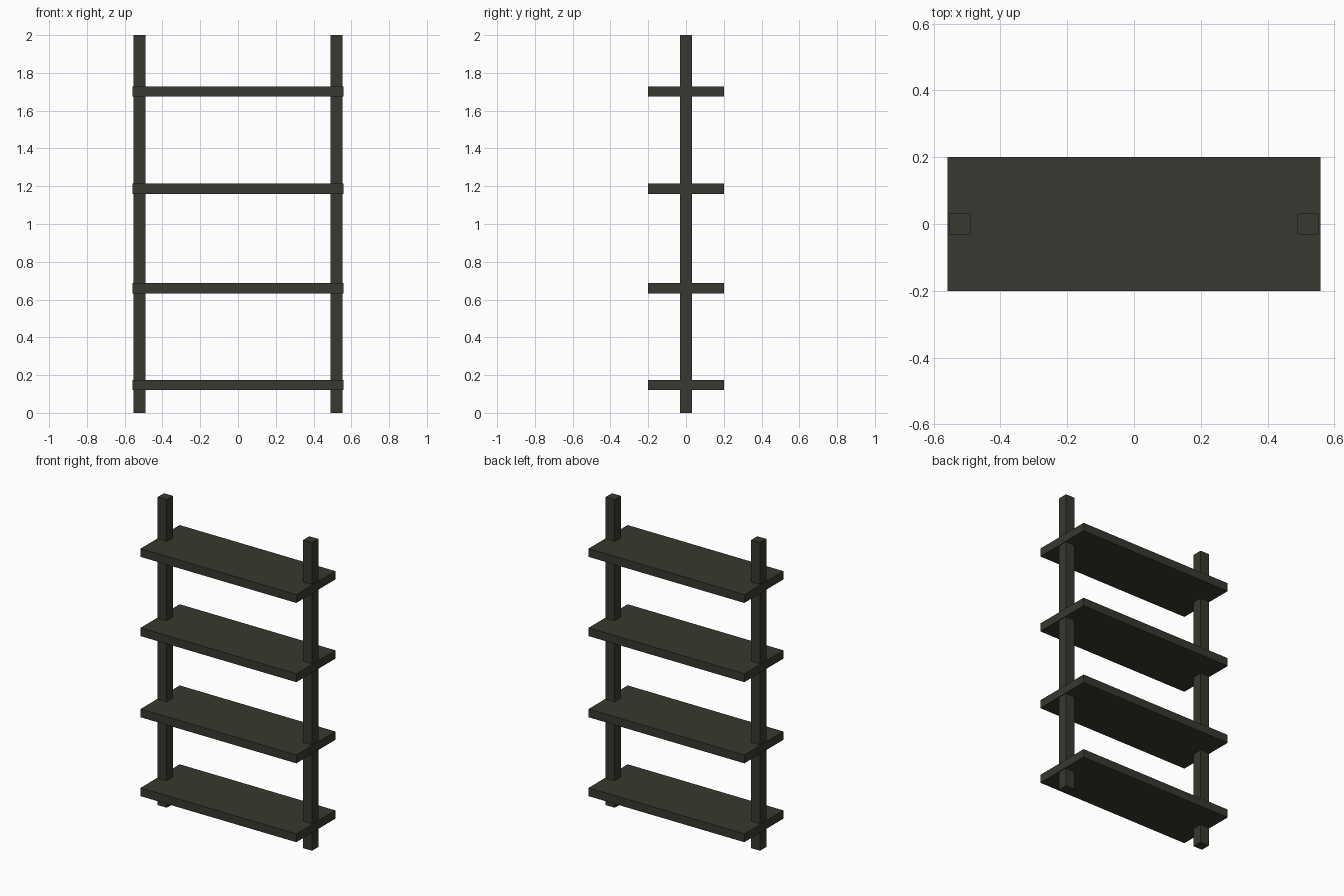
import bpy

if "Cube" in bpy.data.objects:
    bpy.data.objects.remove(bpy.data.objects["Cube"])

# One dark stained wood colour
wood = bpy.data.materials.new("dark_wood")
wood.diffuse_color = (0.040, 0.039, 0.029, 1.0)
wood.use_nodes = True
wood.node_tree.nodes["Principled BSDF"].inputs["Base Color"].default_value = wood.diffuse_color


def box(name, center, size):
    bpy.ops.mesh.primitive_cube_add(size=1, location=center)
    obj = bpy.context.object
    obj.name = name
    obj.scale = size
    bpy.ops.object.transform_apply(location=False, rotation=False, scale=True)
    obj.data.materials.append(wood)
    return obj


# Two square upright posts
for side, sign in (("left", -1), ("right", 1)):
    box(f"{side}_post", (sign * 0.522, 0, 1.0), (0.064, 0.064, 2.0))

# Four shelves threaded on the posts
for i, z in enumerate((0.148, 0.66, 1.187, 1.701), start=1):
    box(f"shelf_{i}", (0, 0, z), (1.118, 0.4, 0.054))
